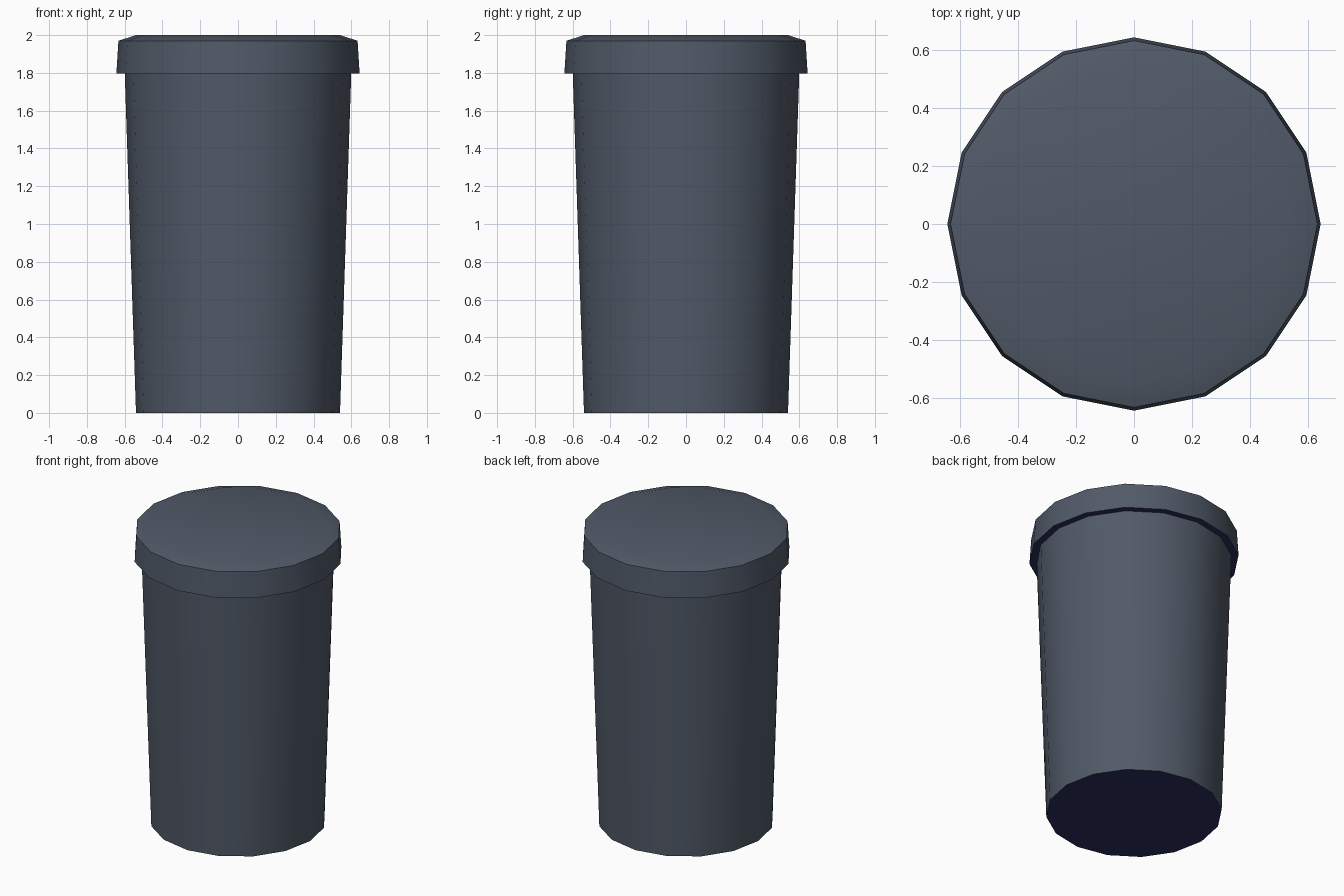
import bpy, bmesh, math

if "Cube" in bpy.data.objects:
    bpy.data.objects.remove(bpy.data.objects["Cube"])

SIDES = 16


def material(name, rgb):
    mat = bpy.data.materials.new(name)
    mat.diffuse_color = (*rgb, 1)
    mat.use_nodes = True
    mat.node_tree.nodes["Principled BSDF"].inputs["Base Color"].default_value = mat.diffuse_color
    return mat


slate = material("slate_grey", (0.082, 0.102, 0.138))
navy = material("dark_navy", (0.025, 0.031, 0.110))


def lathe(name, profile):
    """Closed 16-sided solid of revolution from (radius, z) rings, bottom up."""
    bm = bmesh.new()
    rings = [[bm.verts.new((r * math.cos(2 * math.pi * i / SIDES),
                            r * math.sin(2 * math.pi * i / SIDES), z))
              for i in range(SIDES)] for r, z in profile]
    for low, high in zip(rings, rings[1:]):
        for i in range(SIDES):
            j = (i + 1) % SIDES
            bm.faces.new((low[i], low[j], high[j], high[i]))
    bm.faces.new(rings[0][::-1])
    bm.faces.new(rings[-1])
    # Downward faces are navy
    bm.normal_update()
    for f in bm.faces:
        f.material_index = 1 if f.normal.z < -0.7 else 0
    mesh = bpy.data.meshes.new(name)
    bm.to_mesh(mesh)
    bm.free()
    mesh.materials.append(slate)
    mesh.materials.append(navy)
    obj = bpy.data.objects.new(name, mesh)
    bpy.context.collection.objects.link(obj)
    bpy.ops.object.select_all(action='DESELECT')
    obj.select_set(True)
    bpy.context.view_layer.objects.active = obj
    bpy.ops.object.shade_smooth_by_angle(angle=math.radians(30))
    return obj


# Tapered bin body, reaching slightly into the lid
lathe("bin_body", [(0.54, 0), (0.60, 1.81)])

# Overhanging lid with a shallow chamfered top
lathe("lid", [(0.644, 1.797), (0.633, 1.97), (0.54, 2.0)])
